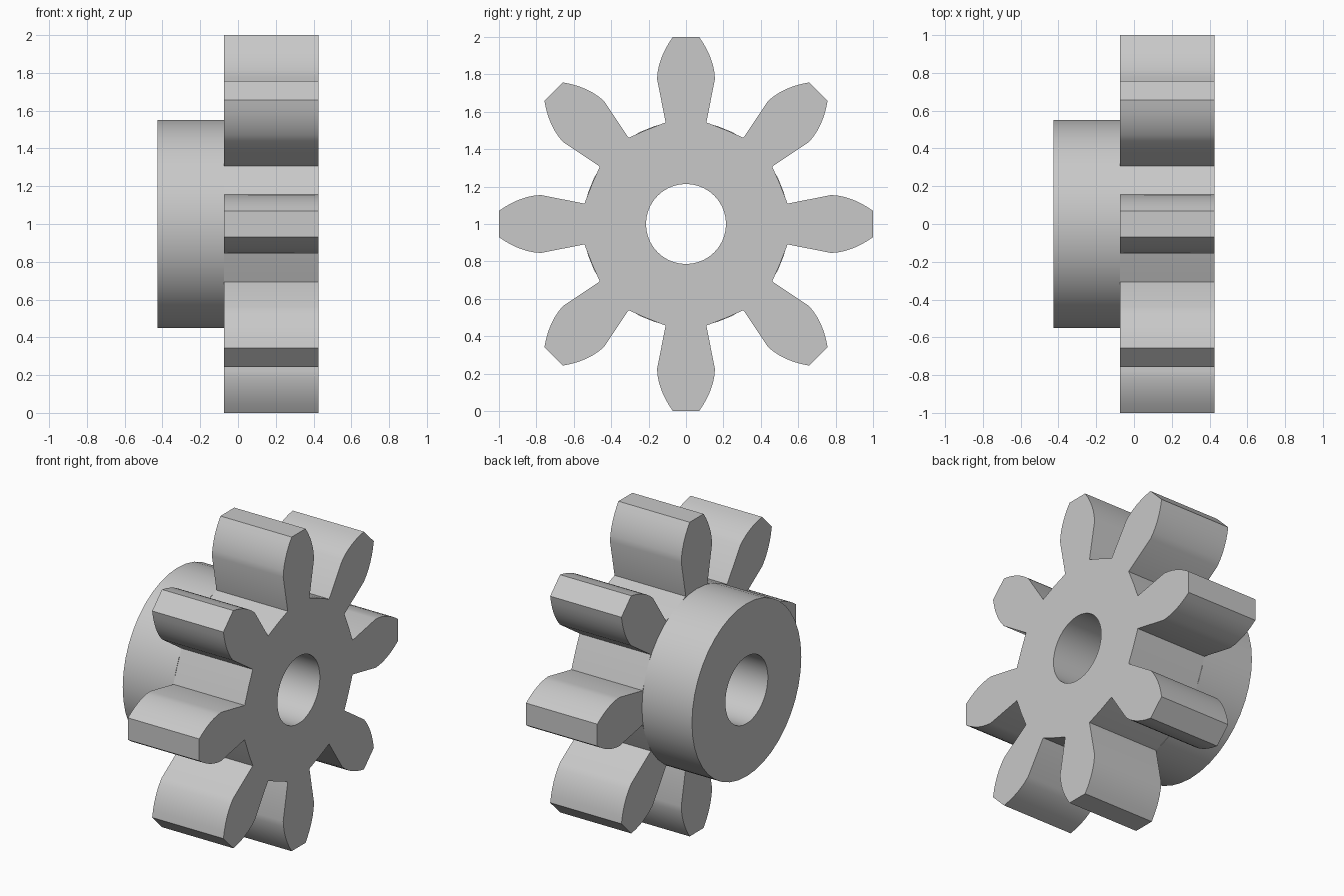
import bpy, bmesh
from math import sin, cos, pi, radians

if "Cube" in bpy.data.objects:
    bpy.data.objects.remove(bpy.data.objects["Cube"])

CENTRE_Z = 1.0
BORE = 0.214

grey = bpy.data.materials.new("plain_grey")
grey.diffuse_color = (0.58, 0.58, 0.58, 1)
grey.use_nodes = True
grey.node_tree.nodes["Principled BSDF"].inputs["Base Color"].default_value = grey.diffuse_color


def circle(r, n):
    return [(r * sin(2 * pi * i / n), r * cos(2 * pi * i / n)) for i in range(n)]


def bored_prism(name, outline, x0, x1):
    """Extrude a (y, z) outline along x, with a round bore through it."""
    bm = bmesh.new()
    end_edges = ([], [])
    for loop in (outline, circle(BORE, 40)):
        rings = [[bm.verts.new((x, y, z + CENTRE_Z)) for y, z in loop] for x in (x0, x1)]
        n = len(loop)
        for i in range(n):
            j = (i + 1) % n
            bm.faces.new((rings[0][i], rings[0][j], rings[1][j], rings[1][i]))
            for ring, edges in zip(rings, end_edges):
                edges.append(bm.edges.get((ring[i], ring[j])))
    for edges in end_edges:
        bmesh.ops.triangle_fill(bm, edges=edges, use_beauty=True)
    bmesh.ops.recalc_face_normals(bm, faces=bm.faces)
    mesh = bpy.data.meshes.new(name)
    bm.to_mesh(mesh)
    bm.free()
    mesh.materials.append(grey)
    obj = bpy.data.objects.new(name, mesh)
    bpy.context.collection.objects.link(obj)
    bpy.ops.object.select_all(action='DESELECT')
    obj.select_set(True)
    bpy.context.view_layer.objects.active = obj
    bpy.ops.object.shade_smooth_by_angle(angle=radians(30))
    return obj


# Half tooth: root corner, then a curved side from the widest point to the tip
widest, pull, tip = (0.155, 0.777), (0.150, 0.89), (0.07, 1.0)
half = [(0.109, 0.543)]
for k in range(7):
    t = k / 6
    half.append(tuple((1 - t) ** 2 * a + 2 * t * (1 - t) * b + t * t * c
                      for a, b, c in zip(widest, pull, tip)))
tooth = [(-y, z) for y, z in half] + half[::-1]

# Eight teeth with a shallow valley point after each
valley = (0.546 * sin(pi / 8), 0.546 * cos(pi / 8))
outline = []
for i in range(8):
    c, s = cos(i * pi / 4), sin(i * pi / 4)
    outline += [(y * c + z * s, z * c - y * s) for y, z in tooth + [valley]]

bored_prism("gear_wheel", outline, -0.075, 0.427)

# Round hub behind the teeth
bored_prism("hub", circle(0.55, 40), -0.427, -0.075)
